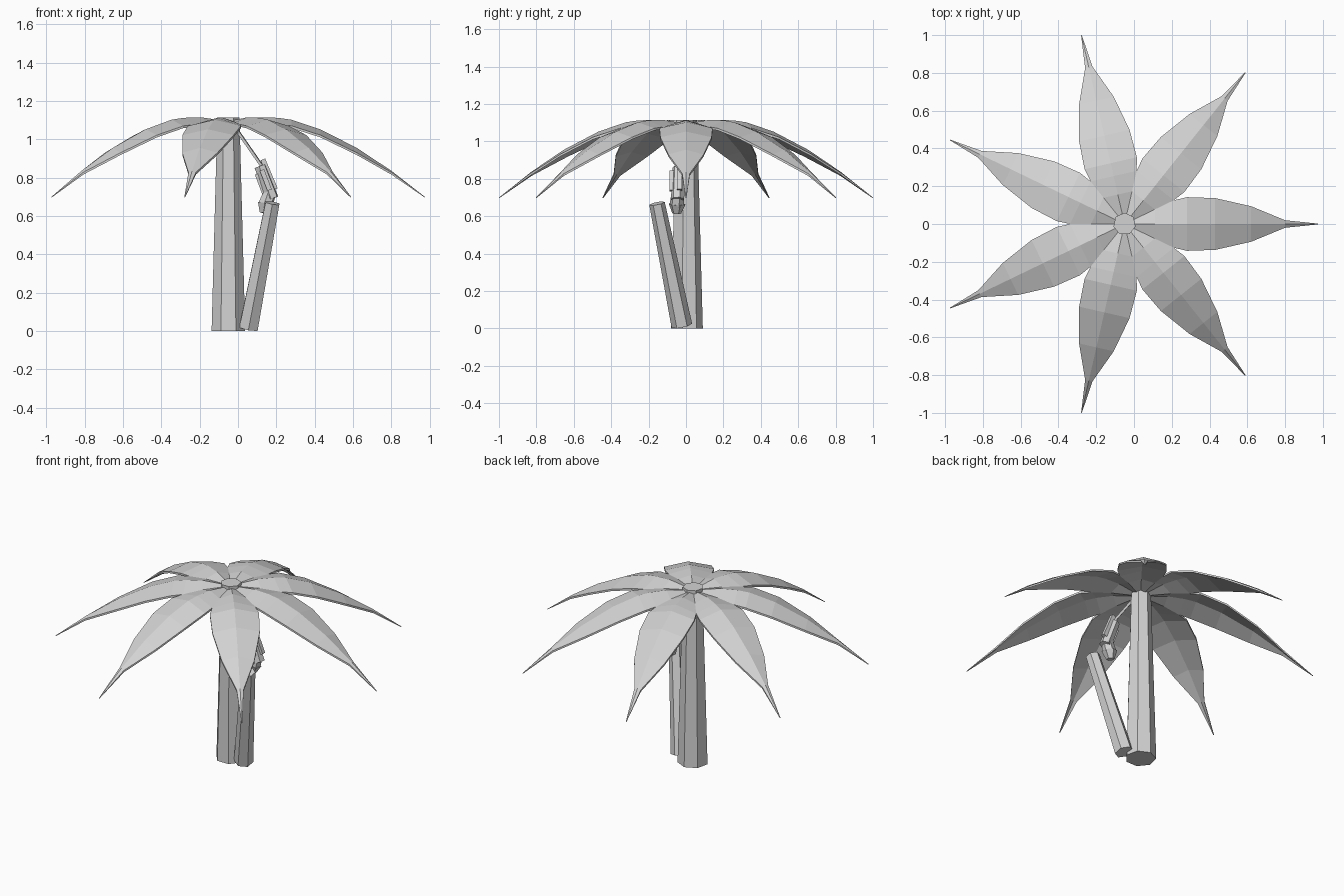
import bpy, bmesh, math
from mathutils import Vector

if "Cube" in bpy.data.objects:
    bpy.data.objects.remove(bpy.data.objects["Cube"])

grey = bpy.data.materials.new("light grey")
grey.diffuse_color = (0.65, 0.65, 0.65, 1)
grey.use_nodes = True
grey.node_tree.nodes["Principled BSDF"].inputs["Base Color"].default_value = grey.diffuse_color
CX = -0.05  # trunk axis


def finish(name, bm):
    bmesh.ops.recalc_face_normals(bm, faces=bm.faces)
    me = bpy.data.meshes.new(name)
    bm.to_mesh(me)
    bm.free()
    me.materials.append(grey)
    ob = bpy.data.objects.new(name, me)
    bpy.context.collection.objects.link(ob)
    return ob


def prism(name, p0, p1, r0, r1, n, phase=0.0, flat=1.0):
    """Tapered n-sided prism between two points; flat squashes it in y."""
    p0, p1 = Vector(p0), Vector(p1)
    q = Vector((0, 0, 1)).rotation_difference(p1 - p0)
    bm = bmesh.new()
    rings = []
    for p, r in ((p0, r0), (p1, r1)):
        ring = []
        for i in range(n):
            a = math.radians(phase) + math.tau * i / n
            ring.append(bm.verts.new(p + q @ Vector((r * math.cos(a), r * flat * math.sin(a), 0))))
        rings.append(ring)
    for i in range(n):
        j = (i + 1) % n
        bm.faces.new((rings[0][i], rings[0][j], rings[1][j], rings[1][i]))
    bm.faces.new(rings[0][::-1])
    bm.faces.new(rings[1])
    return finish(name, bm)


# Main trunk and the cap over the leaf roots
prism("trunk", (CX, 0, 0), (CX, 0, 1.09), 0.09, 0.06, 7, 90)
prism("crown_cap", (CX, 0, 1.08), (CX, 0, 1.115), 0.06, 0.06, 7, 90)

# Short leaning trunk
prism("leaning_trunk", (0.055, -0.022, 0.014), (0.18, -0.155, 0.668), 0.056, 0.042, 6, 90)

# Leaves: distance out, half width, ridge height, drop of the edges
T = math.tan(math.pi / 7)
SECTIONS = [(0.03, 0.03 * T, 1.098, 0.005), (0.16, 0.16 * T, 1.115, 0.025),
            (0.26, 0.26 * T, 1.112, 0.035), (0.33, 0.142, 1.102, 0.032),
            (0.48, 0.137, 1.052, 0.030), (0.67, 0.094, 0.955, 0.025),
            (0.85, 0.020, 0.836, 0.008), (1.025, 0.002, 0.700, 0.001)]
TH = 0.012
for k in range(7):
    a = math.tau * k / 7
    u, v = Vector((math.cos(a), math.sin(a), 0)), Vector((-math.sin(a), math.cos(a), 0))
    bm = bmesh.new()
    loops = []
    for r, w, z, d in SECTIONS:
        t = TH if r < 1 else 0.003
        pts = [(-w, z - d), (0, z), (w, z - d), (w, z - d - t), (0, z - t), (-w, z - d - t)]
        loops.append([bm.verts.new(Vector((CX, 0, h)) + u * r + v * s) for s, h in pts])
    for A, B in zip(loops, loops[1:]):
        for i in range(6):
            j = (i + 1) % 6
            bm.faces.new((A[i], A[j], B[j], B[i]))
    bm.faces.new(loops[0])
    bm.faces.new(loops[-1][::-1])
    finish(f"leaf_{k + 1}", bm)

# Small hanging bundle: stem, body, side slats and end knob
prism("hanging_stem", (0.0, -0.02, 1.04), (0.125, -0.04, 0.86), 0.010, 0.010, 4, 45)
prism("bundle_body", (0.115, -0.04, 0.86), (0.178, -0.045, 0.69), 0.032, 0.036, 6, 30)
prism("bundle_slat_right", (0.130, -0.035, 0.895), (0.195, -0.035, 0.74), 0.018, 0.018, 4, 45)
prism("bundle_slat_left", (0.10, -0.045, 0.82), (0.145, -0.045, 0.70), 0.018, 0.018, 4, 45)
prism("bundle_slat_front", (0.125, -0.075, 0.84), (0.165, -0.075, 0.735), 0.017, 0.017, 4, 45)
prism("bundle_neck", (0.165, -0.045, 0.72), (0.145, -0.048, 0.66), 0.034, 0.040, 6)
prism("bundle_knob", (0.145, -0.048, 0.665), (0.135, -0.05, 0.615), 0.045, 0.024, 6)
